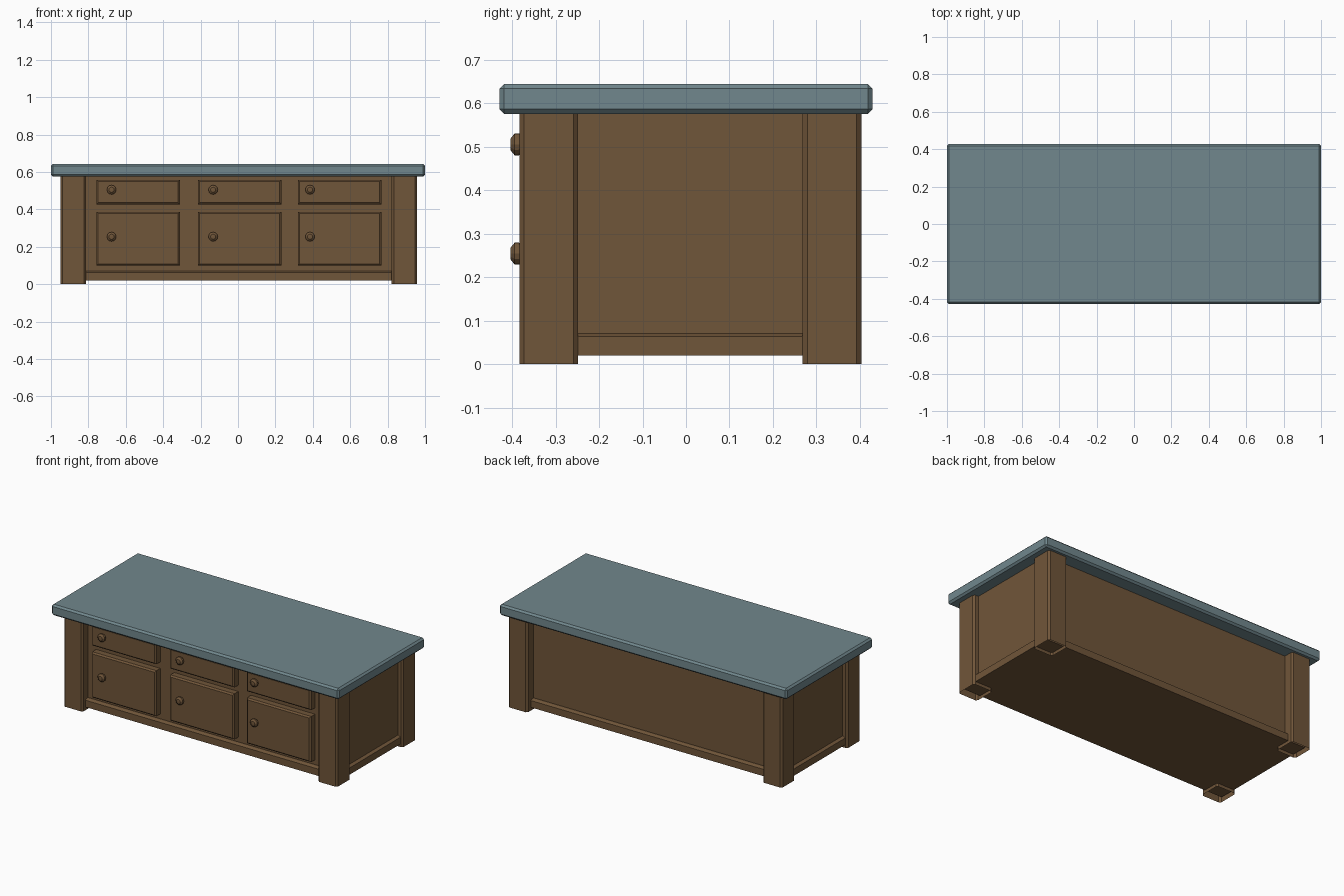
import bpy, bmesh
from math import radians
from mathutils import Matrix, Vector

if "Cube" in bpy.data.objects:
    bpy.data.objects.remove(bpy.data.objects["Cube"])


def material(name, rgb):
    m = bpy.data.materials.new(name)
    m.diffuse_color = (*rgb, 1)
    m.use_nodes = True
    m.node_tree.nodes["Principled BSDF"].inputs["Base Color"].default_value = m.diffuse_color
    return m


WOOD = material("wood", (0.163, 0.092, 0.041))
SLATE = material("slate", (0.164, 0.243, 0.266))


def finish(name, bm, mat):
    mesh = bpy.data.meshes.new(name)
    bm.to_mesh(mesh)
    bm.free()
    mesh.materials.append(mat)
    ob = bpy.data.objects.new(name, mesh)
    bpy.context.collection.objects.link(ob)
    return ob


def cube(lo, hi):
    lo, hi = Vector(lo), Vector(hi)
    bm = bmesh.new()
    bmesh.ops.create_cube(bm, size=1)
    bmesh.ops.scale(bm, vec=hi - lo, verts=bm.verts)
    bmesh.ops.translate(bm, vec=(lo + hi) / 2, verts=bm.verts)
    bm.normal_update()
    return bm


def box(name, lo, hi, mat=WOOD, chamfer=0.0, pick=lambda e: True, open_base=False):
    """Box between two corners, with a flat chamfer on the picked edges."""
    bm = cube(lo, hi)
    if chamfer:
        bmesh.ops.bevel(bm, geom=[e for e in bm.edges if pick(e)], offset=chamfer,
                        segments=1, profile=0.5, affect='EDGES')
        bm.normal_update()
    if open_base:
        bmesh.ops.delete(bm, geom=[f for f in bm.faces if f.normal.z < -0.9],
                         context='FACES')
    return finish(name, bm, mat)


def upright(e):
    return abs(e.verts[0].co.z - e.verts[1].co.z) > 0.01


# Slab on top, chamfered all round
box("table_top", (-1, -0.429, 0.575), (1, 0.429, 0.644), SLATE, 0.011)

# Corner posts, hollow underneath
for side, x in (("left", -0.948), ("right", 0.822)):
    for end, y in (("front", -0.383), ("back", 0.268)):
        box(f"{end}_{side}_leg", (x, y, 0), (x + 0.135, y + 0.135, 0.58),
            chamfer=0.011, pick=upright, open_base=True)

# Cabinet body
box("cabinet_body", (-0.915, -0.328, 0.03), (0.924, 0.340, 0.58))

# Protruding plinth, its upper ledge sloping gently up to the panels
bm = cube((-0.935, -0.355, 0.02), (0.944, 0.367, 0.063))
top = [f for f in bm.faces if f.normal.z > 0.9]
bmesh.ops.inset_region(bm, faces=top, thickness=0.022, depth=0.007)
finish("plinth", bm, WOOD)


# Turned knob: (radius, distance out from the door face)
KNOB = [(0.018, 0), (0.025, 0.010), (0.025, 0.020), (0.014, 0.029), (0, 0.030)]


def knob(name, x, z):
    bm = bmesh.new()
    verts = [bm.verts.new((r, -d, 0)) for r, d in KNOB]
    edges = [bm.edges.new(p) for p in zip(verts, verts[1:])]
    bmesh.ops.spin(bm, geom=verts + edges, cent=(0, 0, 0), axis=(0, 1, 0),
                   angle=radians(360), steps=12)
    bmesh.ops.remove_doubles(bm, verts=bm.verts, dist=0.0005)
    bmesh.ops.transform(bm, matrix=Matrix.Translation((x, -0.374, z)), verts=bm.verts)
    bmesh.ops.recalc_face_normals(bm, faces=bm.faces)
    if sum(f.normal.dot(f.calc_center_median() - Vector((x, -0.385, z)))
           for f in bm.faces) < 0:
        bmesh.ops.reverse_faces(bm, faces=bm.faces)
    finish(name, bm, WOOD)


def front_edge(e):
    return max(v.co.y for v in e.verts) < -0.35


# Three bays, each a drawer over a door, with a knob on both
for i, (x, kx) in enumerate(((-0.757, -0.676), (-0.214, -0.133), (0.320, 0.385)), 1):
    for part, z0, z1, kz in (("drawer", 0.427, 0.558, 0.505), ("door", 0.10, 0.387, 0.254)):
        box(f"{part}_{i}", (x, -0.375, z0), (x + 0.446, -0.320, z1),
            chamfer=0.009, pick=front_edge)
        knob(f"{part}_knob_{i}", kx, kz)
